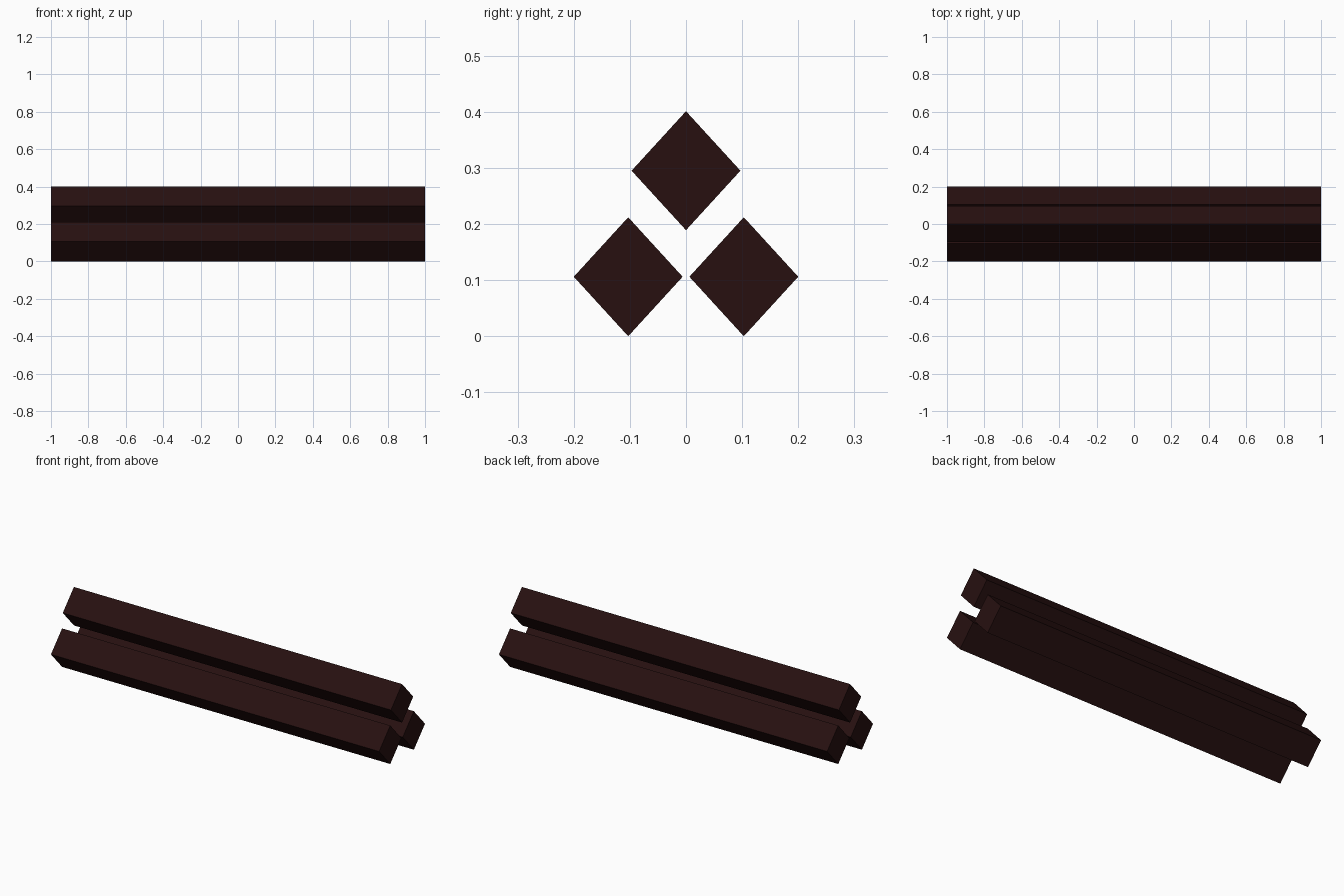
import bpy, bmesh

if "Cube" in bpy.data.objects:
    bpy.data.objects.remove(bpy.data.objects["Cube"])

# Dark wood colour
wood = bpy.data.materials.new("dark_brown_wood")
wood.diffuse_color = (0.020, 0.005, 0.005, 1)
wood.use_nodes = True
wood.node_tree.nodes["Principled BSDF"].inputs["Base Color"].default_value = wood.diffuse_color

HALF_LENGTH, HALF_W, HALF_H = 1.0, 0.097, 0.106


def beam(name, y, z):
    """Square beam resting on its edge, running along x."""
    bm = bmesh.new()
    profile = [(-HALF_W, 0), (0, -HALF_H), (HALF_W, 0), (0, HALF_H)]
    face = bm.faces.new([bm.verts.new((-HALF_LENGTH, py, pz)) for py, pz in profile])
    ext = bmesh.ops.extrude_face_region(bm, geom=[face], use_keep_orig=True)
    verts = [g for g in ext["geom"] if isinstance(g, bmesh.types.BMVert)]
    bmesh.ops.translate(bm, verts=verts, vec=(2 * HALF_LENGTH, 0, 0))
    bmesh.ops.recalc_face_normals(bm, faces=bm.faces)
    mesh = bpy.data.meshes.new(name)
    bm.to_mesh(mesh)
    bm.free()
    mesh.materials.append(wood)
    obj = bpy.data.objects.new(name, mesh)
    obj.location = (0, y, z)
    bpy.context.collection.objects.link(obj)


# Two beams below, one stacked on top
beam("lower_front_beam", -0.103, HALF_H)
beam("lower_back_beam", 0.103, HALF_H)
beam("upper_beam", 0, 0.295)
